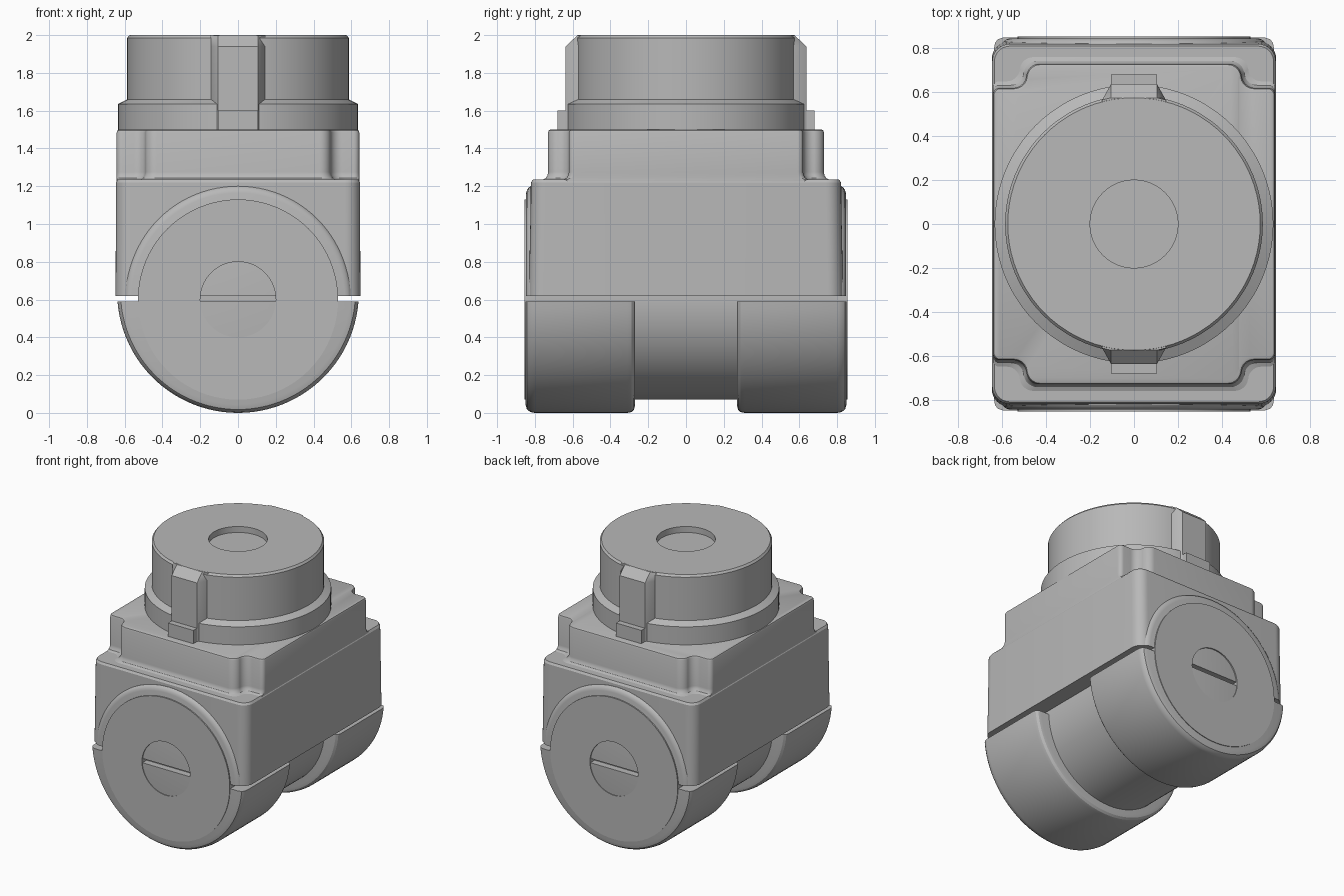
import bpy, bmesh
from math import sin, cos, pi, asin

cube = bpy.data.objects.get("Cube")
if cube:
    bpy.data.objects.remove(cube, do_unlink=True)

grey = bpy.data.materials.new("plain grey")
grey.use_nodes = True
grey.diffuse_color = (0.48, 0.48, 0.48, 1)
grey.node_tree.nodes["Principled BSDF"].inputs["Base Color"].default_value = grey.diffuse_color


def loft(name, rings):
    """Skin a stack of equal-length point rings and close both ends."""
    bm = bmesh.new()
    loops = [[bm.verts.new(p) for p in ring] for ring in rings]
    n = len(loops[0])
    for a, b in zip(loops, loops[1:]):
        for i in range(n):
            j = (i + 1) % n
            bm.faces.new((a[i], a[j], b[j], b[i]))
    bm.faces.new(loops[0][::-1])
    bm.faces.new(loops[-1])
    bmesh.ops.recalc_face_normals(bm, faces=bm.faces)
    mesh = bpy.data.meshes.new(name)
    bm.to_mesh(mesh)
    bm.free()
    mesh.materials.append(grey)
    obj = bpy.data.objects.new(name, mesh)
    bpy.context.collection.objects.link(obj)
    bpy.ops.object.select_all(action='DESELECT')
    obj.select_set(True)
    bpy.context.view_layer.objects.active = obj
    bpy.ops.object.shade_smooth_by_angle(angle=pi / 6)
    return obj


def arc(cx, cy, r, start, end, steps=8):
    return [(cx + r * cos(start + (end - start) * i / steps),
             cy + r * sin(start + (end - start) * i / steps)) for i in range(steps + 1)]


def at_z(points, z):
    return [(x, y, z) for x, y in points]


def at_y(points, y):
    return [(x, y, z) for x, z in points]


def circle(r, cy=0.0):
    return arc(0, cy, r, 0, 2 * pi, 80)[:-1]


def four_way(quarter):
    """Mirror a first-quadrant outline into a closed symmetrical one."""
    half = quarter + [(-x, y) for x, y in reversed(quarter)]
    return half + [(-x, -y) for x, y in half]


def rounded_box(hx, hy, r):
    return four_way(arc(hx - r, hy - r, r, 0, pi / 2))


def notched_plan(d, hx=0.643):
    """Rectangle with a softly stepped notch in each corner, grown by d."""
    return four_way(arc(hx - 0.03, 0.59 + d, 0.03, 0, pi / 2, 5)
                    + arc(0.55 + d, 0.68 + d, 0.06, 1.5 * pi, pi)
                    + arc(0.43 + d, 0.67 + d, 0.06, 0, pi / 2))


def lower_segment(r):
    """Round segment cut flat just under the housing."""
    a = asin(0.05 / r)
    return arc(0, 0.64, r, pi + a, 2 * pi - a, 48)


def arch(r):
    a = asin(0.02 / r)
    return arc(0, 0.6, r, a, pi - a, 48)


# Housing: tapered lower block and notched upper block with a filleted foot
loft("housing_block", [at_z(rounded_box(hx, hy, r), z) for hx, hy, r, z in (
    (0.648, 0.832, 0.08, 0.62), (0.646, 0.82, 0.08, 1.22), (0.636, 0.81, 0.07, 1.235))])
loft("housing_top", [at_z(notched_plan(d, hx), z) for d, hx, z in (
    (0.03, 0.64, 1.2), (0.03, 0.643, 1.235), (0.012, 0.643, 1.243), (0.003, 0.643, 1.258),
    (0, 0.643, 1.275), (0, 0.642, 1.485), (-0.004, 0.638, 1.496), (-0.012, 0.63, 1.5))])

# Vertical hub with stepped collar and a shallow recess on top
loft("top_hub", [at_z(circle(r), z) for r, z in (
    (0.635, 1.45), (0.635, 1.635), (0.587, 1.66), (0.587, 1.985),
    (0.575, 2), (0.2, 2), (0.2, 1.955))])

# Horizontal pivot with a recess in each end
loft("pivot_barrel", [at_y(circle(r, 0.6), y) for r, y in (
    (0.2, -0.8), (0.2, -0.855), (0.53, -0.855), (0.53, 0.855), (0.2, 0.855), (0.2, 0.8))])

for side, s in (("front", -1), ("back", 1)):
    # Rounded lower saddle around the pivot
    saddle = [(0.04, 0.27), (0.018, 0.275), (0.005, 0.288), (0, 0.31), (0, 0.8),
              (0.005, 0.825), (0.018, 0.842), (0.045, 0.85)]
    loft(side + "_lower_saddle", [at_y(lower_segment(0.64 - d), s * y) for d, y in saddle])

    # Raised arch above the pivot
    loft(side + "_arch", [at_y(arch(r), s * y) for r, y in (
        (0.6, 0.7), (0.6, 0.822), (0.593, 0.833), (0.582, 0.841), (0.565, 0.846))])

    # Tapered key on the hub and the small stop below it
    def key_plan(outer):
        half = [(0.15, 0.5), (0.145, 0.565), (0.105, outer)]
        full = half + [(-x, y) for x, y in reversed(half)]
        return [(x, s * y) for x, y in full]
    loft(side + "_key", [at_z(key_plan(o), z) for o, z in (
        (0.637, 1.48), (0.637, 1.94), (0.575, 1.999))])
    stop = [(-0.105, s * 0.55), (0.105, s * 0.55), (0.105, s * 0.68), (-0.105, s * 0.68)]
    loft(side + "_stop", [at_z(stop, 1.48), at_z(stop, 1.6)])
